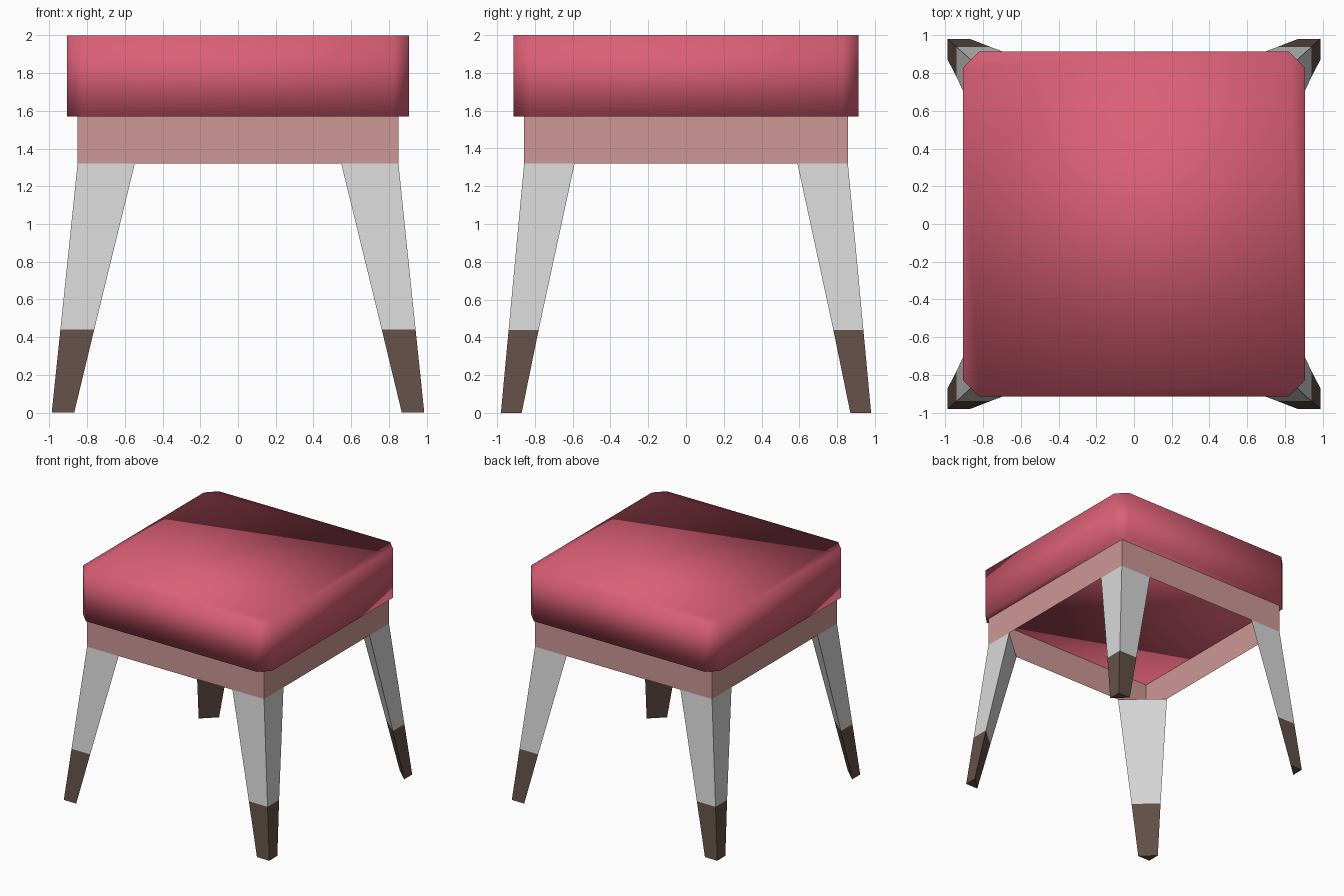
import bpy
import bmesh

if "Cube" in bpy.data.objects:
    bpy.data.objects.remove(bpy.data.objects["Cube"], do_unlink=True)


def material(name, rgb):
    mat = bpy.data.materials.new(name)
    mat.use_nodes = True
    colour = (*rgb, 1.0)
    mat.diffuse_color = colour
    mat.node_tree.nodes["Principled BSDF"].inputs["Base Color"].default_value = colour
    return mat


ROSE = material("rose fabric", (0.70, 0.115, 0.18))
SALMON = material("salmon frame", (0.61, 0.31, 0.30))
GREY = material("pale grey paint", (0.68, 0.68, 0.68))
BROWN = material("dark brown wood", (0.122, 0.079, 0.063))


def finish(name, bm, mats, smooth=False):
    mesh = bpy.data.meshes.new(name)
    bmesh.ops.recalc_face_normals(bm, faces=bm.faces[:])
    for face in bm.faces:
        face.smooth = smooth
    bm.to_mesh(mesh)
    bm.free()
    for mat in mats:
        mesh.materials.append(mat)
    obj = bpy.data.objects.new(name, mesh)
    bpy.context.collection.objects.link(obj)
    return obj


def box(half_x, half_y, bottom, top):
    bm = bmesh.new()
    bmesh.ops.create_cube(bm, size=2)
    for v in bm.verts:
        v.co = (v.co.x * half_x, v.co.y * half_y, top if v.co.z > 0 else bottom)
    return bm


def is_upright(edge):
    a, b = edge.verts
    return abs(a.co.z - b.co.z) > 0.1


# Soft cushion with clipped upright corners
SEAT_BOTTOM, FRAME_BOTTOM = 1.57, 1.32
bm = box(0.907, 0.913, SEAT_BOTTOM, 2.0)
bmesh.ops.bevel(bm, geom=[e for e in bm.edges if is_upright(e)],
                offset=0.085, segments=1, affect='EDGES')
finish("cushion", bm, [ROSE], smooth=True)

# Thin open frame under the cushion
bm = box(0.85, 0.857, FRAME_BOTTOM, SEAT_BOTTOM)
bm.normal_update()
bmesh.ops.delete(bm, geom=[f for f in bm.faces if abs(f.normal.z) > 0.5],
                 context='FACES')
finish("seat_frame", bm, [SALMON])

# Splayed three-sided legs: height, outer x, inner x, outer y, inner y
RINGS = [(0.0, 0.987, 0.868, 0.98, 0.87),
         (0.44, 0.941, 0.762, 0.939, 0.78),
         (FRAME_BOTTOM, 0.85, 0.547, 0.857, 0.59)]


def leg(name, sx, sy):
    bm = bmesh.new()
    rings = []
    for z, ox, ix, oy, iy in RINGS:
        rings.append([bm.verts.new((sx * x, sy * y, z))
                      for x, y in ((ox, oy), (ix, oy), (ox, iy))])
    # Brown foot below, grey shaft above
    for part, (low, high) in enumerate(zip(rings, rings[1:])):
        for i in range(3):
            j = (i + 1) % 3
            face = bm.faces.new((low[i], low[j], high[j], high[i]))
            face.material_index = part
    bm.faces.new(rings[0])
    bm.faces.new(rings[-1]).material_index = 1
    finish(name, bm, [BROWN, GREY])


for side, sx in (("left", 1), ("right", -1)):
    for end, sy in (("front", -1), ("back", 1)):
        leg(f"{end}_{side}_leg", sx, sy)
